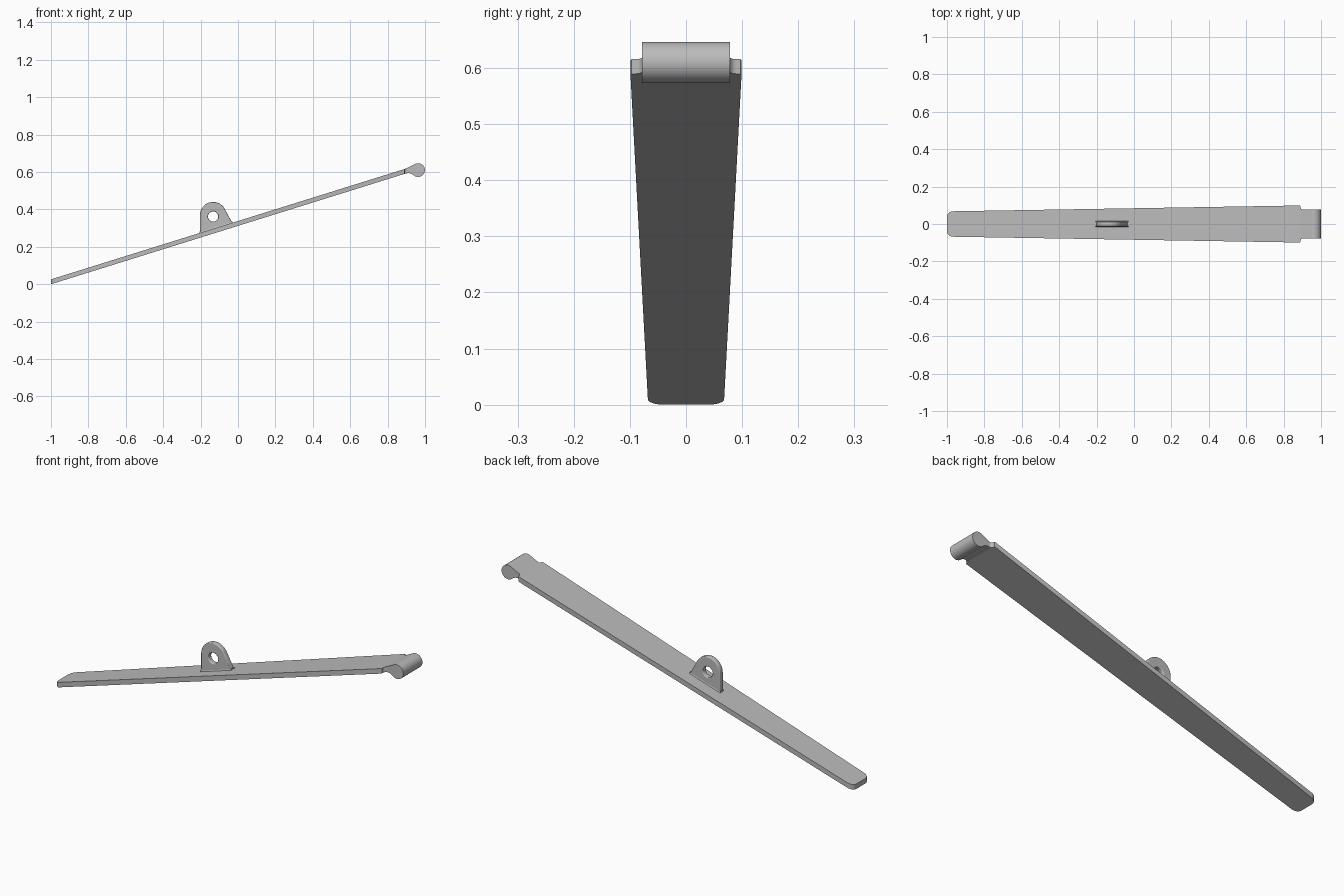
import bpy, bmesh, math
from mathutils import Vector

cube = bpy.data.objects.get("Cube")
if cube:
    bpy.data.objects.remove(cube)

# Single painted-metal grey
grey = bpy.data.materials.new("metal grey")
grey.use_nodes = True
colour = (0.5, 0.5, 0.5, 1)
grey.diffuse_color = colour
grey.node_tree.nodes["Principled BSDF"].inputs["Base Color"].default_value = colour

SLOPE = 0.312      # rise of the bar per unit of x
THICK = 0.026      # vertical thickness of the bar


def bar_bottom(x):
    return SLOPE * (x + 1)


def arc(cx, cy, r, start, end, n):
    """Points along an arc, angles in degrees."""
    angles = [math.radians(start + (end - start) * i / n) for i in range(n + 1)]
    return [(cx + r * math.cos(a), cy + r * math.sin(a)) for a in angles]


def prism(name, lower, upper):
    """Closed solid between two matching outlines."""
    bm = bmesh.new()
    a = [bm.verts.new(p) for p in lower]
    b = [bm.verts.new(p) for p in upper]
    bm.faces.new(a)
    bm.faces.new(b)
    for i in range(len(a)):
        j = (i + 1) % len(a)
        bm.faces.new((a[i], a[j], b[j], b[i]))
    bmesh.ops.recalc_face_normals(bm, faces=bm.faces)
    mesh = bpy.data.meshes.new(name)
    bm.to_mesh(mesh)
    bm.free()
    ob = bpy.data.objects.new(name, mesh)
    bpy.context.collection.objects.link(ob)
    finish(ob)
    return ob


def finish(ob):
    ob.data.materials.clear()
    ob.data.materials.append(grey)
    bpy.ops.object.select_all(action="DESELECT")
    ob.select_set(True)
    bpy.context.view_layer.objects.active = ob
    bpy.ops.object.shade_smooth_by_angle(angle=math.radians(35))


# Tapered bar: rounded free end, filleted shoulders at the hinge end
half = arc(-0.97, 0.038, 0.03, 180, 90, 8)
half += [(0.885, 0.099), (0.89, 0.097)]
half += arc(0.902, 0.09, 0.012, 180, 270, 5)
outline = half + [(x, -y) for x, y in reversed(half)]
prism("lever_bar",
      [(x, y, bar_bottom(x)) for x, y in outline],
      [(x, y, bar_bottom(x) + THICK) for x, y in outline])

# Hinge barrel with its curved neck
side = arc(0.963, 0.61, 0.0365, 115, -135, 32)
side += [(0.93, 0.589), (0.92, 0.593), (0.908, 0.594), (0.89, 0.59), (0.88, 0.587)]
side += [(0.88, 0.612), (0.89, 0.616), (0.91, 0.624)]
prism("hinge_barrel",
      [(x, -0.078, z) for x, z in side],
      [(x, 0.078, z) for x, z in side])

# Upright lug with a round hole and softened edges
lug_outline = [(-0.2, 0.265), (-0.045, 0.312), (-0.03, 0.327)]
lug_outline += arc(-0.133, 0.37, 0.07, 28, 180, 24)
lug_outline += [(-0.203, 0.29)]
hole = arc(-0.133, 0.362, 0.0275, 0, 345, 23)

curve = bpy.data.curves.new("lug", "CURVE")
curve.dimensions = "2D"
curve.fill_mode = "BOTH"
for points in (lug_outline, hole):
    spline = curve.splines.new("POLY")
    spline.points.add(len(points) - 1)
    for point, (x, z) in zip(spline.points, points):
        point.co = (x, z, 0, 1)
    spline.use_cyclic_u = True
curve.extrude = 0.009
curve.bevel_depth = 0.004
curve.bevel_resolution = 2
curve.offset = -0.004
lug = bpy.data.objects.new("lug", curve)
lug.rotation_euler.x = math.pi / 2
bpy.context.collection.objects.link(lug)
bpy.ops.object.select_all(action="DESELECT")
lug.select_set(True)
bpy.context.view_layer.objects.active = lug
bpy.ops.object.convert(target="MESH")
finish(bpy.context.view_layer.objects.active)

# Sloped fillet where the lug meets the bar
foot = []
for grow, lift in ((0.017, -0.004), (0.012, 0.007)):
    ring = []
    for x, y in ((-0.205, -grow), (-0.03, -grow), (-0.03, grow), (-0.205, grow)):
        ring.append(Vector((x, y, bar_bottom(x) + THICK + lift)))
    foot.append(ring)
prism("lug_foot", *foot)
